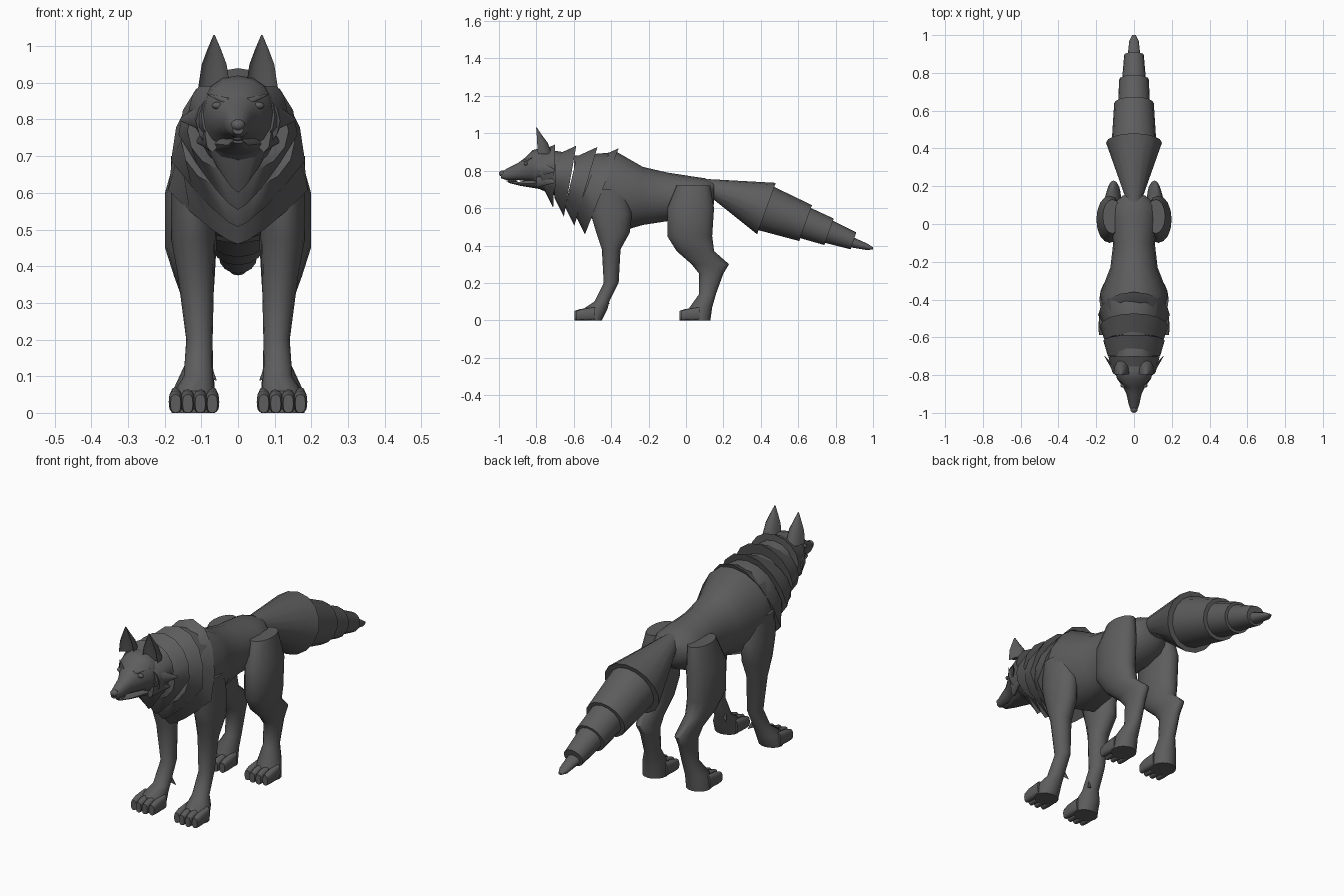
import bpy, bmesh, math
from mathutils import Vector

if "Cube" in bpy.data.objects:
    bpy.data.objects.remove(bpy.data.objects["Cube"], do_unlink=True)

# One fur colour for the whole animal
fur = bpy.data.materials.new("dark grey fur")
fur.use_nodes = True
fur.diffuse_color = (0.11, 0.11, 0.11, 1)
fur.node_tree.nodes["Principled BSDF"].inputs["Base Color"].default_value = fur.diffuse_color


def mix(start, end, amount):
    return start + (end - start) * amount


def finish(name, bm, mirror):
    """Turn a bmesh into a smooth-shaded object, optionally mirrored left to right."""
    bmesh.ops.recalc_face_normals(bm, faces=bm.faces[:])
    for face in bm.faces:
        face.smooth = True
    mesh = bpy.data.meshes.new(name)
    bm.to_mesh(mesh)
    bm.free()
    mesh.set_sharp_from_angle(angle=math.radians(50))
    mesh.materials.append(fur)
    obj = bpy.data.objects.new(name, mesh)
    bpy.context.collection.objects.link(obj)
    if mirror:
        obj.modifiers.new("mirror", "MIRROR")


def oval(start, end, half, centre=0, widest=0.5, power=1, pointed=False, sides=16):
    """Cross-section spanning two points of the side profile, full width at 'widest'."""
    middle = start.lerp(end, widest)
    points = []
    for step in range(sides):
        angle = math.tau * step / sides
        across, along = math.cos(angle), math.sin(angle)
        reach = abs(across) ** power
        if pointed and along < 0:
            reach = max(0, 1 + along) ** 0.75
        point = middle.lerp(end if along > 0 else start, abs(along) ** power)
        point.x = centre + math.copysign(half * reach, across)
        points.append(point)
    return points


def loft(name, rings, mirror=False):
    """Skin a list of cross-sections and close both ends."""
    bm = bmesh.new()
    loops = [[bm.verts.new(point) for point in ring] for ring in rings]
    for near, far in zip(loops, loops[1:]):
        for i in range(len(near)):
            bm.faces.new((near[i - 1], near[i], far[i], far[i - 1]))
    bm.faces.new(loops[0])
    bm.faces.new(loops[-1])
    finish(name, bm, mirror)


def side(y, z):
    return Vector((0, y, z))


def lengthwise(name, rows, mirror=False, **shape):
    """Part along y: rows of y, bottom, top, half width."""
    loft(name, [oval(side(y, low), side(y, high), half, **shape)
                for y, low, high, half in rows], mirror)


def upright(name, rows, centre_rule, **shape):
    """Mirrored part along z: rows of z, front, back, half width."""
    loft(name, [oval(side(front, z), side(back, z), half, centre_rule(half), **shape)
                for z, front, back, half in rows], True)


def tuft(name, base, tip, height, thickness):
    """Mirrored spike of fur that narrows from base to tip."""
    base, tip = Vector(base), Vector(tip)
    rings = []
    for amount in (0, 0.5, 1):
        point = base.lerp(tip, amount)
        size = mix(1, 0.1, amount)
        rise = side(0, height * size)
        rings.append(oval(point - rise, point + rise, thickness * size, point.x, sides=8))
    loft(name, rings, True)


def ball(name, place, size, mirror=False):
    bm = bmesh.new()
    bmesh.ops.create_uvsphere(bm, u_segments=12, v_segments=8, radius=1)
    bmesh.ops.scale(bm, vec=size, verts=bm.verts)
    bmesh.ops.translate(bm, vec=place, verts=bm.verts)
    finish(name, bm, mirror)


# Trunk from the neck to the rump
lengthwise("body", [
    (-.6, .6, .88, .13),
    (-.37, .47, .9, .18),
    (-.23, .51, .82, .125),
    (-.1, .53, .79, .11),
    (.03, .54, .77, .125),
    (.1, .57, .76, .12),
    (.15, .62, .74, .06),
])

# Overlapping mane collars, flared to the back and pointed on the chest
collar_names = ("cheek", "neck", "shoulder", "chest")
for index, label in enumerate(collar_names):
    amount = index / (len(collar_names) - 1)
    top = side(mix(-.7, -.36, amount), mix(.94, .92, amount))
    bottom = side(mix(-.71, -.54, amount), mix(.6, .46, amount))
    half = mix(.135, .19, math.sin(amount * math.pi / 2))
    level = mix(.65, .32, amount)
    front = oval(bottom + side(-.05, .1), top + side(-.11, -.05), half * .85, widest=.5)
    back = oval(bottom, top, half, widest=level, pointed=True)
    loft(f"{label}_collar", [front, back])

# Tail of nested sections, each flaring beyond the front of the next
low, high, half = side(.13, .66), side(.12, .755), .04
for label, amount in (("root", 0), ("upper", .45), ("middle", .72), ("lower", 1)):
    front = oval(low, high, half)
    low = side(mix(.38, .88, amount), mix(.46, .38, amount))
    high = side(mix(.48, .91, amount), mix(.735, .47, amount))
    half = mix(.148, .052, amount)
    loft(f"{label}_tail", [front, oval(low, high, half)])
    # The next section starts a little inside this rim
    low, high = low.lerp(high, .08), high.lerp(low, .08)
    half *= .8
lengthwise("tail_tip", [(.88, .39, .45, .035), (.97, .375, .41, .025), (1, .38, .39, .01)])


# Legs lean outward where they are broad
def leg_centre(half):
    return .08 + .7 * half


upright("fore_legs", [
    (.7, -.5, -.32, .06),
    (.57, -.51, -.29, .06),
    (.47, -.48, -.3, .06),
    (.38, -.45, -.35, .05),
    (.2, -.44, -.36, .036),
    (.1, -.49, -.41, .04),
    (.06, -.55, -.42, .055),
    (0, -.55, -.45, .06),
], leg_centre)
upright("hind_legs", [
    (.72, -.05, .13, .05),
    (.6, -.1, .15, .07),
    (.45, -.1, .14, .07),
    (.37, -.05, .15, .055),
    (.3, .03, .23, .04),
    (.25, .07, .2, .036),
    (.14, .07, .16, .036),
    (.07, .02, .14, .055),
    (0, .01, .13, .06),
], leg_centre)

# Four blunt toes on every paw, the middle pair reaching further forward
for paw, reach in (("fore", -.6), ("hind", -.04)):
    for label, offset in (("inner", -.05), ("second", -.017), ("third", .017), ("outer", .05)):
        tip = reach + abs(offset) * .25
        lengthwise(f"{paw}_{label}_toes", [
            (tip + .1, 0, .07, .015),
            (tip + .03, 0, .06, .019),
            (tip, 0, .05, .014),
        ], mirror=True, centre=.12 + offset, power=.7, sides=12)

# Spur inside each front wrist
tuft("wrist_spurs", (.085, -.42, .12), (.06, -.41, .09), .02, .015)

# Head tapering forward to the nose, with an open jaw
lengthwise("head", [
    (-.99, .76, .79, .015),
    (-.96, .75, .81, .027),
    (-.9, .75, .84, .04),
    (-.86, .745, .87, .06),
    (-.82, .74, .91, .09),
    (-.78, .7, .92, .1),
    (-.66, .65, .9, .11),
], power=.9)
lengthwise("lower_jaw", [
    (-.95, .735, .745, .014),
    (-.89, .72, .74, .028),
    (-.77, .7, .77, .075),
], sides=12)
ball("tongue", (0, -.93, .745), (.015, .03, .006))
ball("nose", (0, -.982, .785), (.02, .018, .016))
ball("eyes", (.056, -.855, .838), (.016, .012, .01), mirror=True)

# Heavy brows above the eyes
tuft("brows", (.03, -.87, .85), (.085, -.82, .87), .01, .01)

# Ears hollowed at the front
upright("ears", [
    (.89, -.77, -.715, .043),
    (.95, -.78, -.74, .034),
    (.99, -.79, -.77, .019),
    (1.03, -.8, -.797, .002),
], lambda half: .065, widest=-.4, sides=12)

# Cheek tufts sweeping back over the mane
tuft("upper_cheek_tufts", (.08, -.8, .81), (.155, -.7, .8), .05, .02)
tuft("lower_cheek_tufts", (.07, -.8, .76), (.11, -.7, .74), .05, .02)
